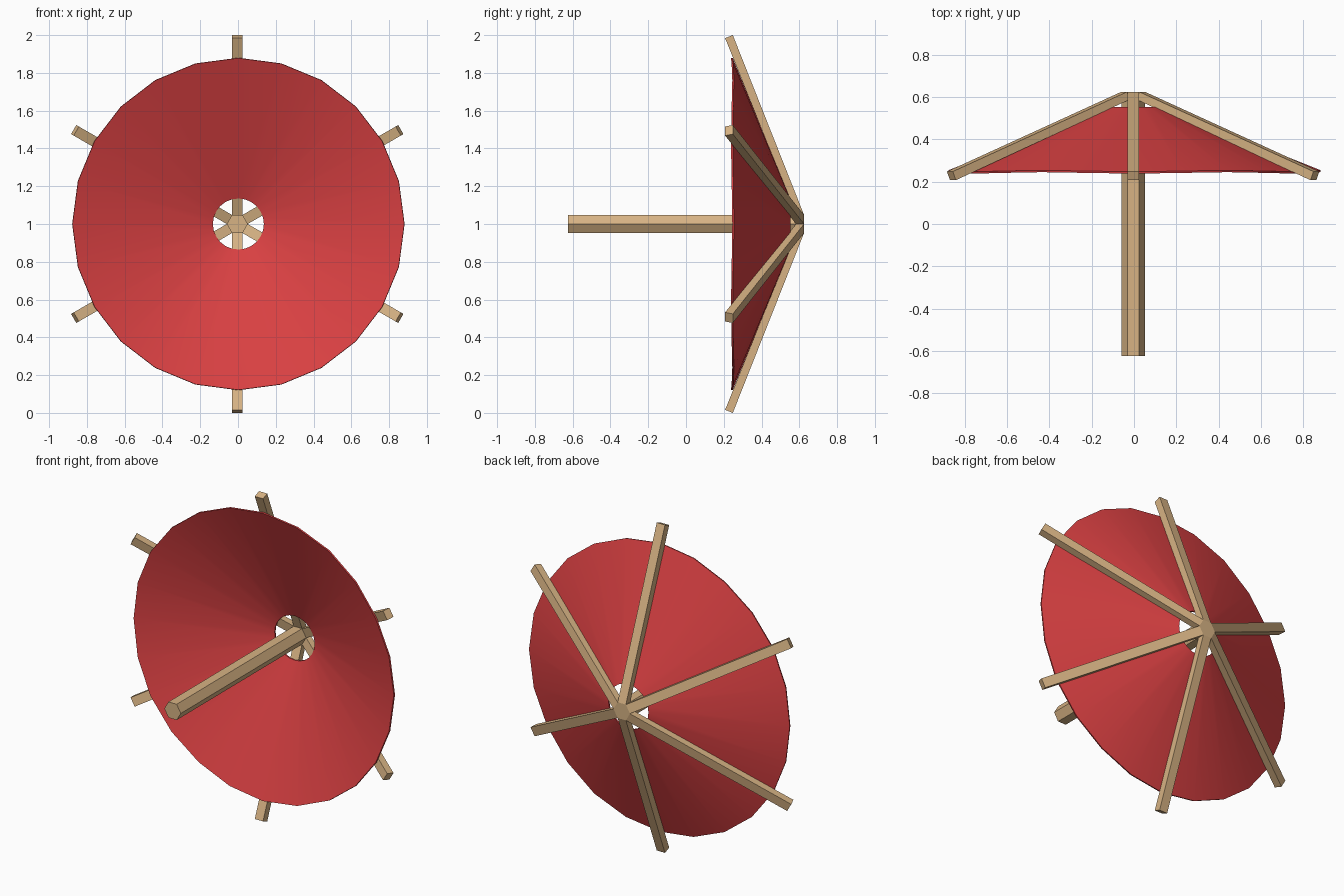
import bpy, bmesh, math
from mathutils import Vector

if "Cube" in bpy.data.objects:
    bpy.data.objects.remove(bpy.data.objects["Cube"])


def material(name, rgb):
    m = bpy.data.materials.new(name)
    m.diffuse_color = (*rgb, 1)
    m.use_nodes = True
    m.node_tree.nodes["Principled BSDF"].inputs["Base Color"].default_value = m.diffuse_color
    return m


WOOD = material("tan_wood", (0.68, 0.45, 0.23))
RED = material("red_cloth", (0.70, 0.052, 0.055))
CX, CZ = -0.004, 1.0   # axis of the pole, which runs along y
APOTHEM = 0.048        # pole half height across flats


def make(name, verts, faces, mat):
    bm = bmesh.new()
    vs = [bm.verts.new(v) for v in verts]
    for f in faces:
        bm.faces.new([vs[i] for i in f])
    bmesh.ops.recalc_face_normals(bm, faces=bm.faces)
    me = bpy.data.meshes.new(name)
    bm.to_mesh(me)
    bm.free()
    me.materials.append(mat)
    ob = bpy.data.objects.new(name, me)
    bpy.context.collection.objects.link(ob)
    return ob


# Hexagonal pole
hexa = [(CX + 0.0555 * math.cos(math.radians(60 * i)),
         CZ + 0.0555 * math.sin(math.radians(60 * i))) for i in range(6)]
verts = [(x, y, z) for y in (-0.625, 0.625) for x, z in hexa]
faces = [range(6), range(6, 12)] + [(i, (i + 1) % 6, (i + 1) % 6 + 6, i + 6) for i in range(6)]
make("pole", verts, faces, WOOD)

# Six ribs: side profile (radius, y) widened to the pole's face width
profile = [(APOTHEM, 0.625), (1.0, 0.248), (0.984, 0.207), (APOTHEM, 0.583)]
for k in range(6):
    a = math.radians(30 + 60 * k)
    out = Vector((math.cos(a), 0, math.sin(a)))
    side = Vector((-math.sin(a), 0, math.cos(a)))
    verts = [Vector((CX, y, CZ)) + out * r + side * s
             for s in (-0.0277, 0.0277) for r, y in profile]
    faces = [range(4), range(4, 8)] + [(i, (i + 1) % 4, (i + 1) % 4 + 4, i + 4) for i in range(4)]
    make(f"rib_{k + 1}", verts, faces, WOOD)

# Cloth canopy: thin open cone under the ribs, gently raised between them
N = 24
rings = [(0.135, 0.552, 0.0), (0.88, 0.247, 0.007), (0.878, 0.238, 0.007), (0.135, 0.543, 0.0)]
verts = []
for r, y, lift in rings:
    for i in range(N):
        a = 2 * math.pi * i / N
        between = (1 + math.cos(6 * a)) / 2   # 0 at ribs, 1 midway
        verts.append((0.002 + r * math.cos(a), y + lift * between, CZ + r * math.sin(a)))
faces = [(j * N + i, j * N + (i + 1) % N,
          (j + 1) % 4 * N + (i + 1) % N, (j + 1) % 4 * N + i)
         for j in range(4) for i in range(N)]
canopy = make("canopy", verts, faces, RED)
bpy.context.view_layer.objects.active = canopy
canopy.select_set(True)
bpy.ops.object.shade_smooth_by_angle(angle=math.radians(35))
